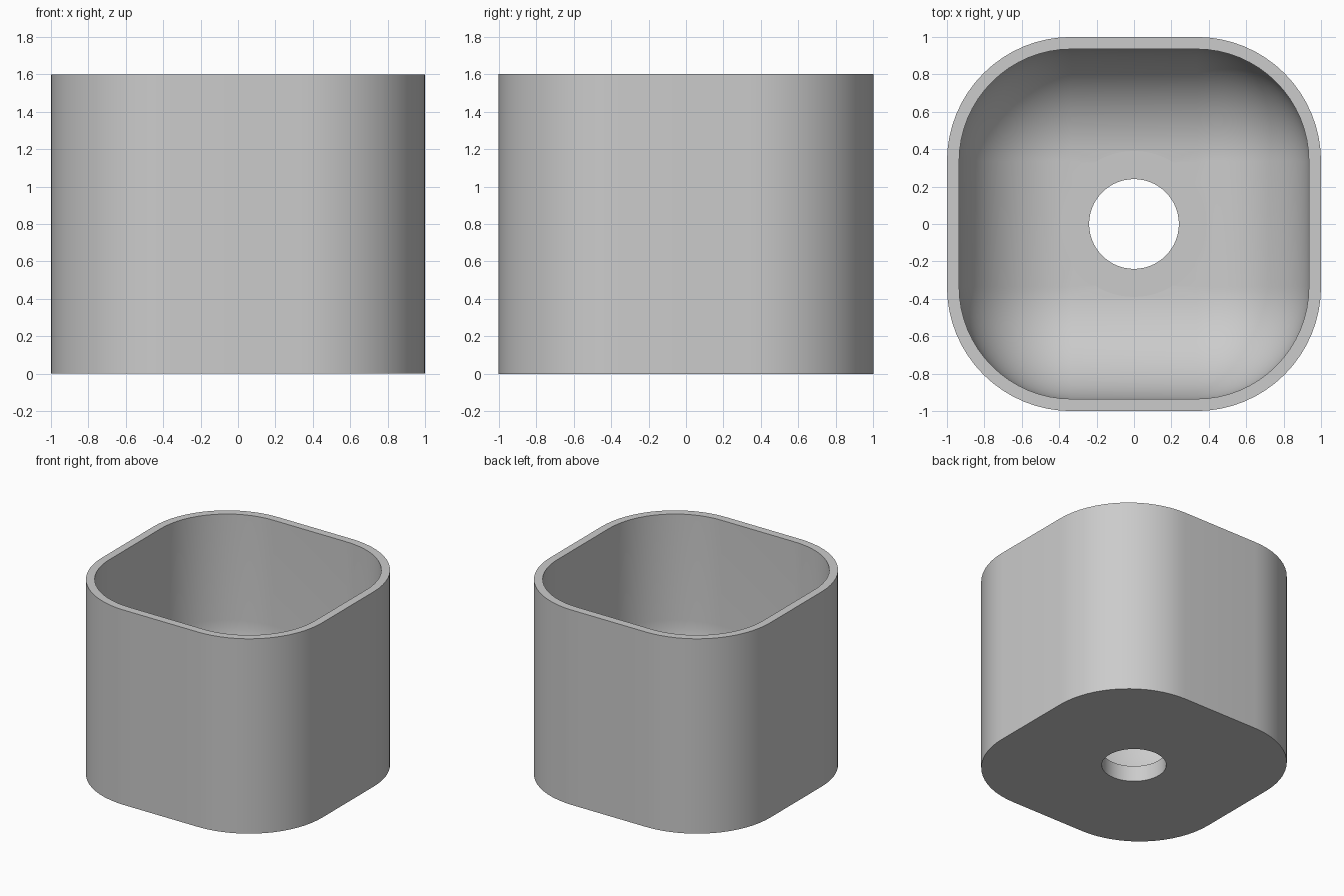
import bpy
import bmesh
from math import cos, sin, pi

cube = bpy.data.objects.get("Cube")
if cube:
    bpy.data.objects.remove(cube, do_unlink=True)

HEIGHT, FLOOR = 1.6, 0.13
CORNER = 0.335                 # distance of the corner arc centres from the axes
OUTER, INNER = 0.665, 0.6      # corner radii of outer and inner walls
STEPS = 16

grey = bpy.data.materials.new("grey plastic")
grey.use_nodes = True
grey.diffuse_color = (0.6, 0.6, 0.6, 1)
grey.node_tree.nodes["Principled BSDF"].inputs["Base Color"].default_value = (0.6, 0.6, 0.6, 1)


def rounded_ring(bm, centre, radius, z):
    """Loop of vertices around a rounded square."""
    ring = []
    for quarter, (sx, sy) in enumerate([(1, 1), (-1, 1), (-1, -1), (1, -1)]):
        for i in range(STEPS + 1):
            a = (quarter + i / STEPS) * pi / 2
            ring.append(bm.verts.new((sx * centre + radius * cos(a),
                                      sy * centre + radius * sin(a), z)))
    return ring


def loft(name, centre, profile):
    """Skin rounded squares given as (radius, z) and cap both ends."""
    bm = bmesh.new()
    rings = [rounded_ring(bm, centre, r, z) for r, z in profile]
    for low, high in zip(rings, rings[1:]):
        for i in range(len(low)):
            j = (i + 1) % len(low)
            bm.faces.new((low[i], low[j], high[j], high[i]))
    bm.faces.new(rings[0][::-1])
    bm.faces.new(rings[-1])
    bmesh.ops.remove_doubles(bm, verts=bm.verts, dist=1e-5)
    bmesh.ops.recalc_face_normals(bm, faces=bm.faces)
    mesh = bpy.data.meshes.new(name)
    bm.to_mesh(mesh)
    bm.free()
    obj = bpy.data.objects.new(name, mesh)
    bpy.context.collection.objects.link(obj)
    mesh.materials.append(grey)
    return obj


# Open cup: outer wall, rim, inner wall and the round fillet down to the floor
profile = [(OUTER, 0), (OUTER, HEIGHT), (INNER, HEIGHT)]
for k in range(STEPS + 1):
    a = k / STEPS * pi / 2
    profile.append((INNER * cos(a), FLOOR + INNER * (1 - sin(a))))
cup = loft("cup_body", CORNER, profile)

# Drain hole with a shallow flat seat around it
seat = FLOOR - 0.0005
cutter = loft("drain_cutter", 0, [(0.24, -0.2), (0.24, seat), (0.39, seat), (0.39, 0.5)])
cutter.hide_render = True

cut = cup.modifiers.new("drain", 'BOOLEAN')
cut.operation = 'DIFFERENCE'
cut.solver = 'EXACT'
cut.object = cutter

bpy.ops.object.select_all(action='DESELECT')
cup.select_set(True)
bpy.context.view_layer.objects.active = cup
bpy.ops.object.modifier_apply(modifier=cut.name)
bpy.data.objects.remove(cutter, do_unlink=True)
bpy.ops.object.shade_smooth_by_angle(angle=pi / 6)
